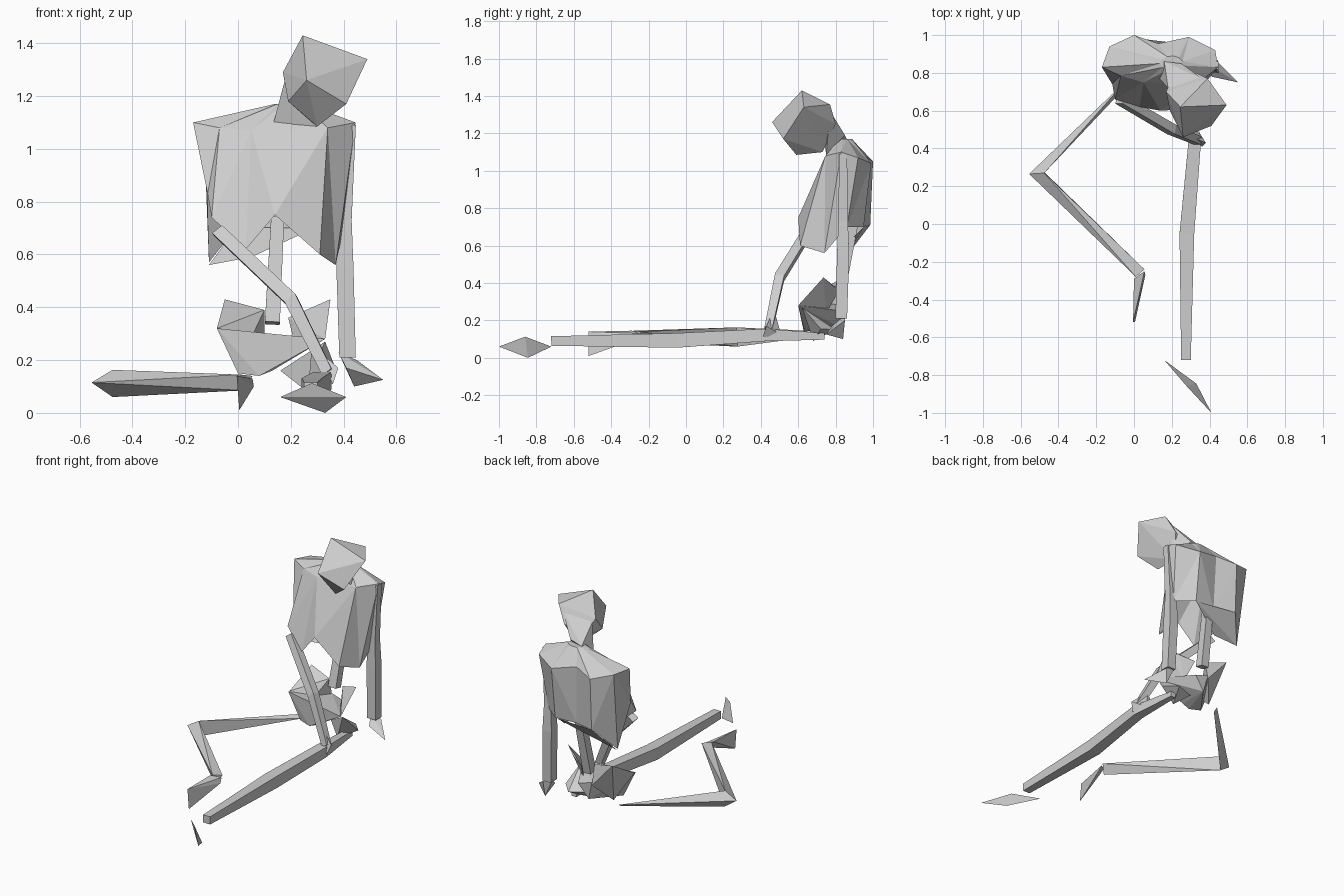
import bpy
import bmesh
import math
from mathutils import Vector

default_cube = bpy.data.objects.get("Cube")
if default_cube:
    bpy.data.objects.remove(default_cube, do_unlink=True)

# One bone-grey material for everything
GREY = (.62, .62, .62, 1)
bone = bpy.data.materials.new("bone grey")
bone.use_nodes = True
bone.diffuse_color = GREY
bone.node_tree.nodes["Principled BSDF"].inputs["Base Color"].default_value = GREY


def finish(name, bm):
    """Turn a bmesh into a flat shaded object."""
    bmesh.ops.triangulate(bm, faces=bm.faces[:])
    bmesh.ops.recalc_face_normals(bm, faces=bm.faces[:])
    mesh = bpy.data.meshes.new(name)
    bm.to_mesh(mesh)
    bm.free()
    mesh.materials.append(bone)
    obj = bpy.data.objects.new(name, mesh)
    bpy.context.scene.collection.objects.link(obj)
    return obj


def faceted(name, points):
    """Convex faceted lump spanned by its corner points."""
    bm = bmesh.new()
    for point in points:
        bm.verts.new(point)
    hull = bmesh.ops.convex_hull(bm, input=bm.verts[:])
    unused = {v for v in hull["geom_interior"] if isinstance(v, bmesh.types.BMVert)}
    bmesh.ops.delete(bm, geom=list(unused), context="VERTS")
    return finish(name, bm)


def loft(name, rings, cap_start=True):
    """Skin a stack of rings that have equal point counts."""
    bm = bmesh.new()
    loops = [[bm.verts.new(p) for p in ring] for ring in rings]
    for low, high in zip(loops, loops[1:]):
        for i in range(len(low)):
            j = (i + 1) % len(low)
            bm.faces.new((low[i], low[j], high[j], high[i]))
    if cap_start:
        bm.faces.new(loops[0])
    bm.faces.new(loops[-1])
    return finish(name, bm)


def limb(name, joints, sides=4):
    """Angular bone through joints given as (position, radius)."""
    centres = [Vector(p) for p, _ in joints]
    axis = (centres[-1] - centres[0]).normalized()
    across = axis.orthogonal().normalized()
    other = axis.cross(across)
    rings = []
    for centre, (_, radius) in zip(centres, joints):
        turns = [math.tau * k / sides for k in range(sides)]
        rings.append([centre + radius * (math.cos(t) * across + math.sin(t) * other)
                      for t in turns])
    return loft(name, rings)


# Rib cage: hollow shell, open below, arched at the front, grooved at the back
shoulder_ring = [
    (-.17, .83, 1.1), (-.07, .785, 1.08), (.05, .75, 1.07), (.2, .745, 1.07),
    (.34, .745, 1.08), (.445, .83, 1.1), (.43, .92, 1.07), (.29, .99, 1.04),
    (.13, .955, 1.08), (0, 1, 1.05), (-.13, .94, 1.09),
]
rib_ring = [
    (-.115, .74, .83), (-.1, .66, .74), (.03, .62, .62), (.14, .6, .75),
    (.31, .61, .6), (.37, .74, .56), (.4, .86, .7), (.29, .95, .7),
    (.14, .94, .7), (0, .985, .71), (-.11, .87, .57),
]
collar_ring = []
for i in range(len(shoulder_ring)):
    angle = math.pi + math.tau * i / len(shoulder_ring)
    collar_ring.append((.2 + .06 * math.cos(angle), .85 + .04 * math.sin(angle), 1.17))
loft("rib_cage", [rib_ring, shoulder_ring, collar_ring], cap_start=False)
faceted("lower_back_ribs", [
    (0, .985, .71), (-.11, .87, .56), (.05, .84, .59), (.29, .95, .7),
])

# Skull and neck
faceted("skull", [
    (.245, .62, 1.43), (.49, .63, 1.34), (.41, .52, 1.17), (.26, .46, 1.26),
    (.3, .59, 1.085), (.39, .77, 1.355), (.17, .7, 1.29), (.19, .6, 1.18),
    (.33, .8, 1.25), (.28, .73, 1.1), (.2, .77, 1.2),
])
faceted("neck", [
    (.135, .77, 1.1), (.25, .85, 1.19), (.18, .72, 1.27), (.3, .75, 1.085),
    (.16, .86, 1.17), (.36, .77, 1.32),
])
limb("lumbar_spine", [((.15, .9, .74), .035), ((.13, .82, .34), .04)])

# Pelvis: central bowl, two upright wings and the left hip
faceted("pelvis_bowl", [
    (-.08, .64, .32), (0, .65, .15), (.08, .63, .14), (.13, .63, .16),
    (.33, .6, .28), (.1, .84, .28), (.2, .84, .25), (.13, .83, .16),
])
faceted("right_pelvis_wing", [
    (-.05, .84, .43), (-.08, .65, .32), (.1, .81, .39), (.1, .84, .26),
    (.02, .66, .22), (.01, .74, .15),
])
faceted("left_pelvis_wing", [
    (.35, .735, .43), (.33, .6, .28), (.28, .78, .39), (.19, .82, .36), (.22, .75, .24),
])
faceted("left_hip", [
    (.25, .68, .09), (.375, .72, .155), (.3, .8, .15), (.33, .62, .27), (.16, .74, .16),
])

# Arms and hands
limb("left_arm", [
    ((.425, .84, 1.09), .03), ((.405, .84, .73), .036),
    ((.405, .84, .55), .046), ((.415, .83, .21), .044),
])
faceted("left_hand", [
    (.38, .85, .23), (.45, .85, .2), (.55, .75, .125), (.44, .84, .1), (.41, .78, .17),
])
limb("right_forearm", [((-.075, .66, .69), .034), ((.2, .5, .43), .036), ((.34, .44, .15), .03)])
faceted("right_hand", [
    (.28, .47, .26), (.38, .43, .17), (.36, .41, .11), (.27, .5, .14), (.33, .51, .12),
])

# Bent right leg
knee = [(-.555, .265, .115), (-.475, .27, .163), (-.475, .275, .06)]
faceted("right_thigh", knee + [(-.04, .76, .14), (-.04, .73, .12)])
faceted("right_shin", knee + [(.01, -.28, .145), (.055, -.24, .14), (.02, -.27, .085)])
faceted("right_foot", [
    (-.005, -.52, .14), (.005, -.52, .01), (.055, -.25, .13), (0, -.29, .145), (.06, -.27, .1),
])

# Straight left leg with a separate foot
limb("left_leg", [
    ((.3, .74, .115), .025), ((.32, .42, .122), .047),
    ((.28, -.05, .093), .055), ((.275, -.72, .09), .036),
])
faceted("left_foot", [
    (.16, -.72, .06), (.41, -1, .06), (.28, -.86, .113), (.33, -.845, 0),
])
